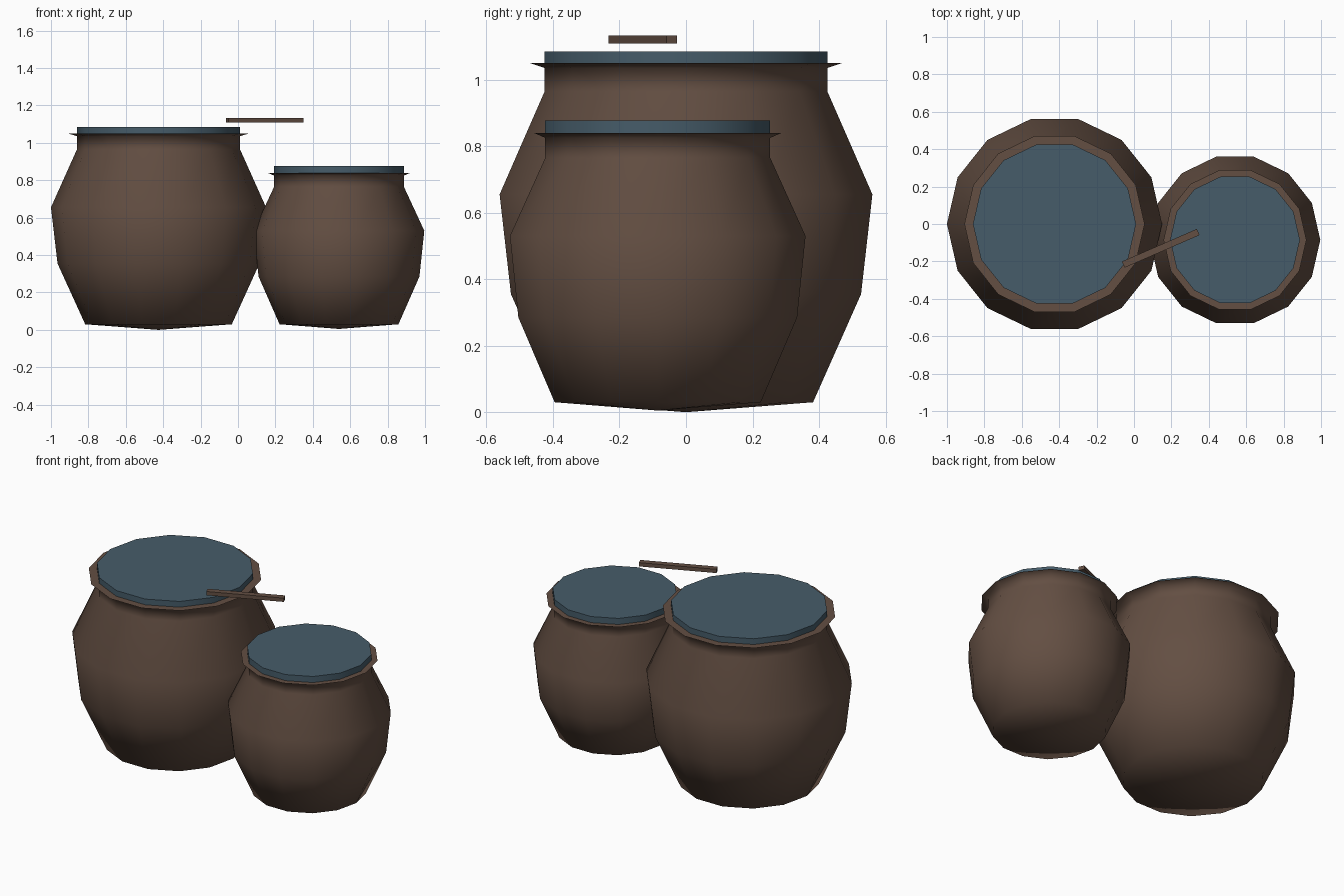
import bpy, bmesh
from math import radians, cos, sin, tau

SIDES = 14

if "Cube" in bpy.data.objects:
    bpy.data.objects.remove(bpy.data.objects["Cube"], do_unlink=True)


def make_material(name, rgb):
    mat = bpy.data.materials.new(name)
    mat.use_nodes = True
    color = (*rgb, 1)
    mat.diffuse_color = color
    mat.node_tree.nodes["Principled BSDF"].inputs["Base Color"].default_value = color
    return mat


wood = make_material("brown wood", (0.125, 0.077, 0.055))
skin = make_material("slate blue skin", (0.061, 0.107, 0.142))


def finish(bm, name, mat, location, smooth_angle=None):
    bmesh.ops.recalc_face_normals(bm, faces=bm.faces[:])
    mesh = bpy.data.meshes.new(name)
    bm.to_mesh(mesh)
    bm.free()
    mesh.materials.append(mat)
    obj = bpy.data.objects.new(name, mesh)
    obj.location = location
    bpy.context.collection.objects.link(obj)
    if smooth_angle:
        bpy.ops.object.select_all(action="DESELECT")
        obj.select_set(True)
        bpy.context.view_layer.objects.active = obj
        bpy.ops.object.shade_smooth_by_angle(angle=radians(smooth_angle))
    return obj


def lathe(name, profile, mat, location):
    """Turn (radius, height) points around z; radius 0 closes to a point."""
    bm = bmesh.new()
    rings = []
    for r, z in profile:
        if r == 0:
            rings.append([bm.verts.new((0, 0, z))] * SIDES)
        else:
            rings.append([bm.verts.new((r * cos(tau * i / SIDES), r * sin(tau * i / SIDES), z))
                          for i in range(SIDES)])
    for low, high in zip(rings, rings[1:]):
        for i in range(SIDES):
            j = (i + 1) % SIDES
            corners = dict.fromkeys((low[i], low[j], high[j], high[i]))
            bm.faces.new(list(corners))
    return finish(bm, name, mat, location, 75)


def drum(label, x, y, body, neck, rim, rim_z, top_z):
    # Barrel-shaped shell, ending in a thin flared rim
    shell = body + [(neck, rim_z - 0.015), (rim, rim_z), (0, rim_z)]
    lathe(label + "_drum_body", shell, wood, (x, y, 0))
    # Stretched skin on top
    lathe(label + "_drum_skin", [(0, rim_z - 0.01), (neck, rim_z - 0.01), (neck, top_z), (0, top_z)],
          skin, (x, y, 0))


drum("large", -0.425, 0,
     [(0, 0), (0.392, 0.03), (0.54, 0.355), (0.575, 0.655), (0.436, 0.965)],
     0.436, 0.482, 1.05, 1.085)
drum("small", 0.54, -0.085,
     [(0, 0.005), (0.318, 0.03), (0.43, 0.285), (0.456, 0.53), (0.347, 0.765)],
     0.347, 0.382, 0.84, 0.877)

# Drumstick lying above both drums
bm = bmesh.new()
bmesh.ops.create_cube(bm, size=1)
bmesh.ops.scale(bm, vec=(0.437, 0.036, 0.023), verts=bm.verts[:])
stick = finish(bm, "drumstick", wood, (0.143, -0.13, 1.121))
stick.rotation_euler.z = radians(23.5)
